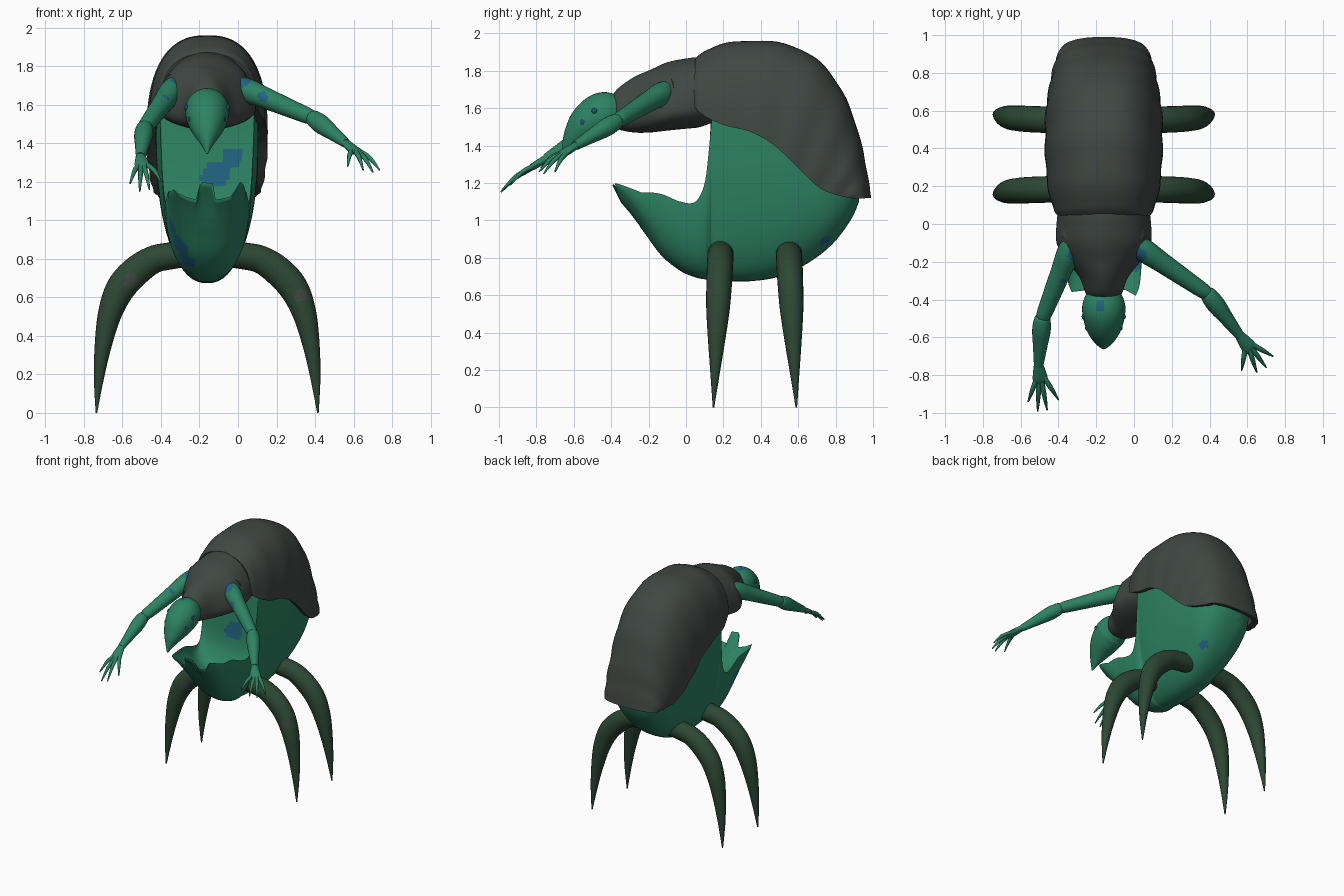
import bpy, bmesh, math
from mathutils import Vector

CX = -0.16  # symmetry plane of the body


def material(name, r, g, b):
    m = bpy.data.materials.new(name)
    m.diffuse_color = (r, g, b, 1)
    return m


GREEN = material("skin green", 0.026, 0.225, 0.127)
GREY = material("shell grey", 0.052, 0.064, 0.057)
DARK = material("leg dark green", 0.026, 0.064, 0.034)
BLUE = material("blotch blue", 0.016, 0.125, 0.22)
EYE = material("eye blue", 0.012, 0.09, 0.14)


def smooth_path(pts, n):
    """Catmull-Rom interpolation of tuples of any length."""
    out = []
    for i in range(len(pts) - 1):
        p = [pts[max(i - 1, 0)], pts[i], pts[i + 1], pts[min(i + 2, len(pts) - 1)]]
        for k in range(n):
            t = k / n
            out.append(tuple(0.5 * (2 * b + (c - a) * t + (2 * a - 5 * b + 4 * c - d) * t * t
                                    + (3 * b - a - 3 * c + d) * t ** 3)
                             for a, b, c, d in zip(*p)))
    out.append(tuple(pts[-1]))
    return out


def loft(name, rings, mat, blobs=(), spot=BLUE, sharp=50):
    """Skin closed rings; faces near a blob (x, y, z, radius[, side faced]) get the spot colour."""
    bm = bmesh.new()
    vr = [[bm.verts.new(p) for p in r] for r in rings]
    n = len(vr[0])
    for a, b in zip(vr, vr[1:]):
        for i in range(n):
            j = (i + 1) % n
            bm.faces.new((a[i], a[j], b[j], b[i]))
    bm.faces.new(vr[0])
    bm.faces.new(vr[-1])
    bmesh.ops.recalc_face_normals(bm, faces=bm.faces)
    for f in bm.faces:
        c = f.calc_center_median()
        if any((c - Vector(b[:3])).length < b[3] and (len(b) < 5 or f.normal.x * b[4] > 0)
               for b in blobs):
            f.material_index = 1
    me = bpy.data.meshes.new(name)
    bm.to_mesh(me)
    bm.free()
    ob = bpy.data.objects.new(name, me)
    bpy.context.collection.objects.link(ob)
    me.materials.append(mat)
    if blobs:
        me.materials.append(spot)
    bpy.ops.object.select_all(action='DESELECT')
    ob.select_set(True)
    bpy.context.view_layer.objects.active = ob
    bpy.ops.object.shade_smooth_by_angle(angle=math.radians(sharp))
    return ob


def tube(name, pts, mat, ref, sides=24, n=7, **kw):
    """pts: (x, y, z, radius along ref, radius across)."""
    path = smooth_path(pts, n)
    rings = []
    for i, p in enumerate(path):
        t = (Vector(path[min(i + 1, len(path) - 1)][:3]) - Vector(path[max(i - 1, 0)][:3])).normalized()
        u = Vector(ref)
        u = (u - t * u.dot(t)).normalized()
        v = t.cross(u)
        rings.append([Vector(p[:3]) + u * p[3] * math.cos(a) + v * p[4] * math.sin(a)
                      for a in (2 * math.pi * k / sides for k in range(sides))])
    return loft(name, rings, mat, **kw)


def section(y, zb, zr, w, dip, n=36):
    """Ring: lower half bowl up to the rim at zr, then a top that dips or domes."""
    ang = [-math.pi / 2 + math.pi * k / n for k in range(n + 1)]
    low = [Vector((CX + w * math.copysign(abs(math.sin(a)) ** 0.85, a), y,
                   zr - (zr - zb) * abs(math.cos(a)) ** 0.95)) for a in ang]
    top = [Vector((CX + w * math.sin(a), y, zr - dip * math.cos(a))) for a in ang[-2:0:-1]]
    return low + top


# Belly with open, torn front lip: y, bottom, rim, half width, dip
belly = [(-0.35, 1.10, 1.14, 0.17, 0.025), (-0.30, 1.04, 1.14, 0.19, 0.07),
         (-0.22, 0.93, 1.15, 0.20, 0.15), (-0.13, 0.81, 1.14, 0.205, 0.17),
         (-0.03, 0.73, 1.10, 0.215, 0.14), (0.05, 0.695, 1.10, 0.22, 0.07),
         (0.10, 0.685, 1.20, 0.23, 0.05), (0.125, 0.68, 1.40, 0.24, 0.0),
         (0.145, 0.68, 1.54, 0.245, -0.10), (0.22, 0.675, 1.50, 0.255, -0.36),
         (0.35, 0.675, 1.45, 0.265, -0.44), (0.50, 0.70, 1.38, 0.265, -0.50),
         (0.65, 0.77, 1.30, 0.255, -0.50), (0.78, 0.87, 1.24, 0.235, -0.38),
         (0.88, 1.00, 1.18, 0.18, -0.24), (0.925, 1.10, 1.14, 0.08, -0.08)]
jag = [(-0.4, 0.02), (-0.33, 0.02), (-0.27, 0.0), (-0.21, -0.01), (-0.20, 0.085),
       (-0.13, 0.075), (-0.12, -0.01), (-0.04, 0.0), (0.0, 0.05), (0.06, 0.10)]


def tear(v):
    f = max(0.0, (-0.24 - v.y) / 0.11)
    for (x0, d0), (x1, d1) in zip(jag, jag[1:]):
        if x0 <= v.x <= x1:
            d = d0 + (d1 - d0) * (v.x - x0) / (x1 - x0)
            return v + Vector((0, -0.5 * f * d, f * d))
    return v


rings = [[tear(v) for v in section(*s)] for s in smooth_path(belly, 8)]
loft("belly", rings, GREEN,
     [(-0.10, 0.10, 1.25, 0.065), (-0.03, 0.12, 1.33, 0.055), (-0.15, 0.10, 1.22, 0.045),
      (0.02, -0.18, 1.08, 0.07, -1), (-0.33, -0.12, 0.97, 0.05, -1),
      (-0.29, -0.10, 0.88, 0.06, -1), (-0.26, -0.06, 0.80, 0.05, -1), (-0.04, 0.74, 0.90, 0.035)])

# Grey thorax
thorax = [(-0.395, 1.53, 1.57, 0.07, -0.08), (-0.37, 1.49, 1.56, 0.095, -0.14),
          (-0.28, 1.47, 1.56, 0.13, -0.205), (-0.19, 1.47, 1.57, 0.20, -0.235),
          (-0.10, 1.48, 1.58, 0.25, -0.265), (0.0, 1.49, 1.60, 0.25, -0.265),
          (0.08, 1.50, 1.62, 0.24, -0.25), (0.18, 1.54, 1.62, 0.22, -0.22)]
loft("thorax", [section(*s) for s in smooth_path(thorax, 4)], GREY)

# Back shell: apex y, z -> lower edge y, z, half width
shell = [(0.05, 1.865, 0.04, 1.62, 0.24), (0.10, 1.905, 0.08, 1.57, 0.268),
         (0.22, 1.95, 0.20, 1.51, 0.297), (0.38, 1.96, 0.34, 1.475, 0.31),
         (0.55, 1.94, 0.46, 1.41, 0.312), (0.72, 1.845, 0.56, 1.32, 0.31),
         (0.83, 1.70, 0.64, 1.24, 0.30), (0.90, 1.54, 0.72, 1.17, 0.285),
         (0.945, 1.38, 0.79, 1.14, 0.272), (0.97, 1.25, 0.85, 1.125, 0.255),
         (0.99, 1.12, 0.90, 1.115, 0.235)]


def arch(ay, az, ey, ez, w, n=36):
    pts = []
    for k in range(n + 1):
        a = math.pi * k / n
        c, s = math.cos(a), math.sin(a)
        x = w * math.copysign(abs(c) ** 0.8, c)
        f = abs(s) ** 0.85
        pts.append(Vector((CX + x, ey + (ay - ey) * f, ez + (az - ez) * f)))
    return pts


rings = []
for i, (ay, az, ey, ez, w) in enumerate(smooth_path(shell, 6)):
    r = 0.003 * math.sin(i * 0.7) if 4 < i < 58 else 0  # faint growth ridges
    outer = arch(ay + r * 0.5, az + r * 0.5, ey, ez, w + r)
    inner = arch(ay + (0.4 - ay) * 0.07, az + (1.3 - az) * 0.07, ey, ez + 0.01, w - 0.045)
    rings.append(outer + inner[::-1])
loft("back_shell", rings, GREY)

# Beaked head with small eyes
tube("head", [(CX, -0.34, 1.58, 0.07, 0.07), (CX, -0.385, 1.58, 0.10, 0.10),
              (CX, -0.45, 1.565, 0.115, 0.118), (CX, -0.53, 1.51, 0.10, 0.105),
              (CX, -0.59, 1.45, 0.068, 0.07), (CX, -0.63, 1.395, 0.032, 0.036),
              (CX, -0.66, 1.345, 0.004, 0.004)], GREEN, (1, 0, 0), sides=36,
     blobs=[(CX - 0.02, -0.43, 1.69, 0.03), (CX + 0.05, -0.50, 1.62, 0.025)])
for s, side in ((-1, "left"), (1, "right")):
    for k, (dx, y, z, r) in enumerate(((0.090, -0.55, 1.525, 0.015), (0.108, -0.49, 1.585, 0.015),
                                       (0.078, -0.555, 1.57, 0.008))):
        bpy.ops.mesh.primitive_uv_sphere_add(segments=12, ring_count=8, radius=r,
                                             location=(CX + s * dx, y, z), scale=(0.6, 1, 1))
        e = bpy.context.object
        e.name = f"{side}_eye_{k + 1}"
        e.data.materials.append(EYE)
        bpy.ops.object.shade_smooth()

# Four curved pointed legs: x offset, z, radius in y, radius in section plane
leg = [(0.08, 0.83, 0.07, 0.07), (0.19, 0.815, 0.07, 0.07), (0.28, 0.795, 0.07, 0.072),
       (0.37, 0.735, 0.07, 0.078), (0.45, 0.645, 0.068, 0.076), (0.505, 0.515, 0.062, 0.062),
       (0.54, 0.35, 0.045, 0.044), (0.562, 0.18, 0.025, 0.026), (0.575, 0.0, 0.004, 0.004)]
for row, y0, y1 in (("front", 0.185, 0.147), ("back", 0.55, 0.59)):
    for s, side in ((-1, "left"), (1, "right")):
        pts = [(CX + s * x, y0 + (y1 - y0) * (1 - z / 0.83), z, ry, rx) for x, z, ry, rx in leg]
        spots = ()
        if row == "front":
            spots = [(-0.55, 0.11, 0.68, 0.04)] if s < 0 else [(0.325, 0.12, 0.605, 0.035)]
        tube(f"{row}_{side}_leg", pts, DARK, (0, 1, 0), blobs=spots, spot=GREY)

# Arms: shoulder, elbow, wrist, knuckles, finger tips
arms = {
    "right": ((0.01, -0.11, 1.69), (0.39, -0.37, 1.53), (0.56, -0.59, 1.40), (0.615, -0.66, 1.355),
              [(0.735, -0.70, 1.26), (0.70, -0.76, 1.25), (0.65, -0.785, 1.26), (0.57, -0.775, 1.28)]),
    "left": ((-0.33, -0.11, 1.69), (-0.485, -0.50, 1.48), (-0.505, -0.75, 1.33), (-0.495, -0.83, 1.28),
             [(-0.56, -0.94, 1.19), (-0.51, -0.99, 1.15), (-0.46, -0.985, 1.16), (-0.40, -0.93, 1.20)]),
}
for side, (sh, el, wr, kn, tips) in arms.items():
    sh, el, wr, kn = map(Vector, (sh, el, wr, kn))
    s = 1 if side == "right" else -1

    def limb(name, a, b, radii, **kw):
        pts = [(*a.lerp(b, t), r, r) for t, r in radii]
        return tube(f"{side}_{name}", pts, GREEN, (0, 0, 1), **kw)

    # grey socket on the thorax
    tube(f"{side}_shoulder_socket",
         [(CX + s * 0.08, 0.06, 1.68, 0.08, 0.08), (CX + s * 0.13, -0.01, 1.69, 0.095, 0.09),
          (CX + s * 0.165, -0.09, 1.69, 0.075, 0.07)], GREY, (0, 0, 1), n=4)
    limb("upper_arm", sh, el, [(-0.08, 0.03), (-0.04, 0.052), (0.12, 0.062), (0.35, 0.055),
                               (0.7, 0.047), (0.95, 0.04), (1.03, 0.025)],
         blobs=[(*(sh + Vector((0.02, -0.05, 0.03))), 0.04),
                (*(sh.lerp(el, 0.32) + Vector((0, -0.05, 0))), 0.03)])
    limb("forearm", el, wr, [(-0.06, 0.025), (0.0, 0.042), (0.25, 0.049), (0.6, 0.038), (1.0, 0.025)])
    tube(f"{side}_palm", [(*wr.lerp(kn, t), a, b) for t, a, b in
                          ((-0.2, 0.02, 0.022), (0.4, 0.02, 0.034), (0.9, 0.018, 0.040), (1.15, 0.010, 0.030))],
         GREEN, (0, 0, 1), sides=12, n=4)
    mid = sum((Vector(t) for t in tips), Vector()) / 4
    for k, t in enumerate(tips):
        t = Vector(t)
        base = kn + (t - mid) * 0.3
        knee = base.lerp(t, 0.5) + Vector((0, 0, 0.015))
        tube(f"{side}_finger_{k + 1}", [(*wr.lerp(base, 0.6), 0.012, 0.012), (*base, 0.014, 0.014),
                                        (*knee, 0.012, 0.012), (*t, 0.004, 0.004)],
             GREEN, (0, 0, 1), sides=8, n=3)
